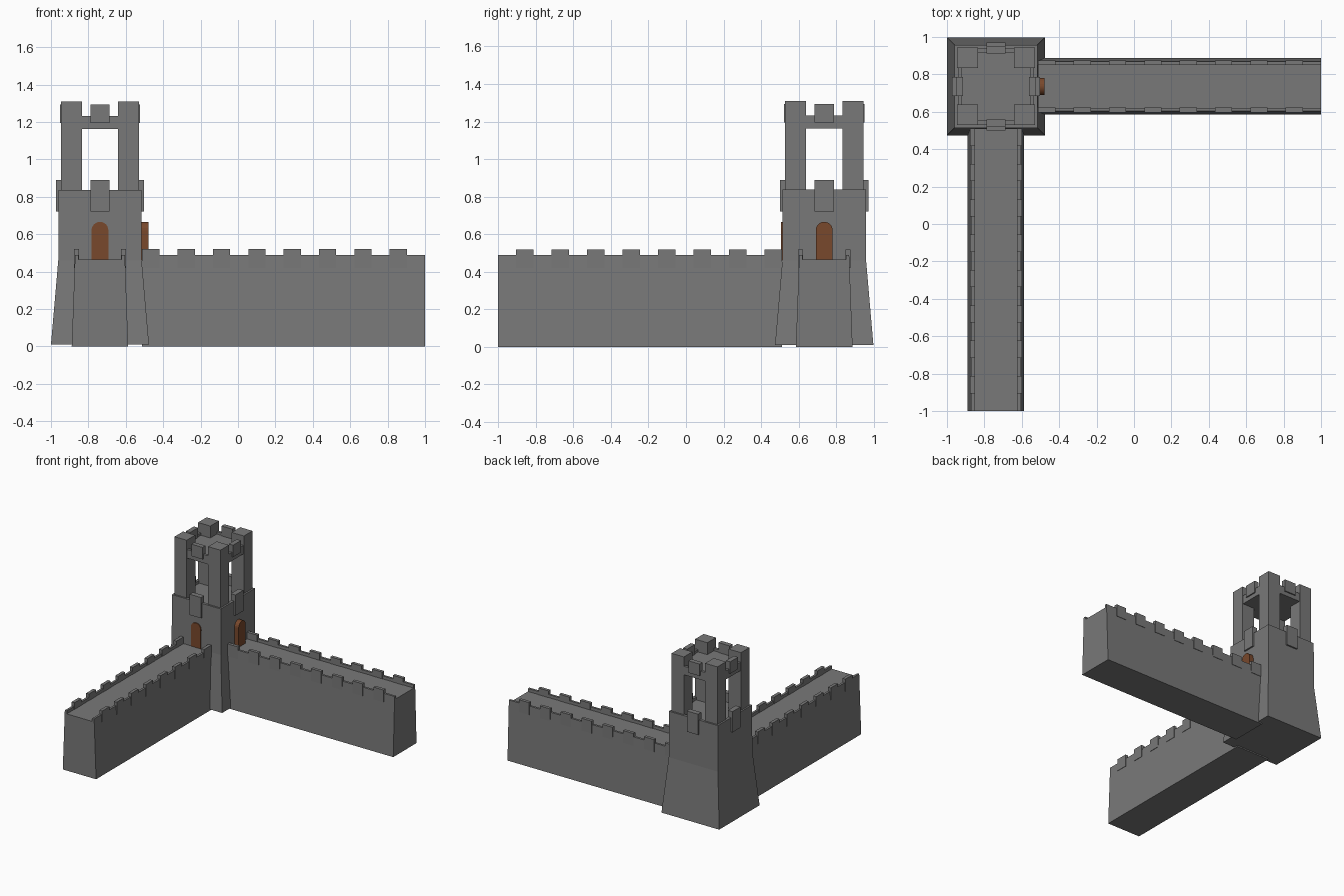
import bpy
from math import pi, cos, sin

if "Cube" in bpy.data.objects:
    bpy.data.objects.remove(bpy.data.objects["Cube"])

CENTRE = (-0.738, 0.736, 0)   # tower axis, origin of every part


def material(name, rgb):
    m = bpy.data.materials.new(name)
    m.diffuse_color = (*rgb, 1)
    m.use_nodes = True
    m.node_tree.nodes["Principled BSDF"].inputs["Base Color"].default_value = m.diffuse_color
    return m


stone = material("dark_stone", (0.19, 0.19, 0.19))
brown = material("door_brown", (0.19, 0.065, 0.025))


def add_mesh(name, verts, faces, turn=0.0, mat=stone):
    me = bpy.data.meshes.new(name)
    me.from_pydata(verts, [], faces)
    me.materials.append(mat)
    ob = bpy.data.objects.new(name, me)
    ob.location = CENTRE
    ob.rotation_euler.z = turn
    bpy.context.collection.objects.link(ob)
    return ob


def prism(name, profile, x0, x1, turn=0.0, mat=stone):
    """Extrude a counter-clockwise (y, z) profile along local x."""
    n = len(profile)
    verts = [(x, y, z) for x in (x0, x1) for y, z in profile]
    faces = [tuple(reversed(range(n))), tuple(range(n, 2 * n))]
    faces += [(i, (i + 1) % n, n + (i + 1) % n, n + i) for i in range(n)]
    return add_mesh(name, verts, faces, turn, mat)


def block(name, x0, x1, y0, y1, z0, z1, turn=0.0):
    return prism(name, [(y0, z0), (y1, z0), (y1, z1), (y0, z1)], x0, x1, turn)


def square_loft(name, rings):
    """Stack square rings given as (half width, z) and cap both ends."""
    verts = [(sx * h, sy * h, z) for h, z in rings
             for sx, sy in ((-1, -1), (1, -1), (1, 1), (-1, 1))]
    faces = [(3, 2, 1, 0)]
    for r in range(len(rings) - 1):
        a = 4 * r
        faces += [(a + i, a + (i + 1) % 4, a + 4 + (i + 1) % 4, a + 4 + i) for i in range(4)]
    e = 4 * (len(rings) - 1)
    faces.append((e, e + 1, e + 2, e + 3))
    return add_mesh(name, verts, faces)


# tower body with flared foot and sunken deck
square_loft("tower_body", [(0.262, 0.01), (0.223, 0.46), (0.222, 0.837), (0.197, 0.837), (0.197, 0.815)])

# roof slab with shallow rim
square_loft("tower_roof", [(0.204, 1.162), (0.204, 1.232), (0.182, 1.232), (0.182, 1.212)])

# corner piers and side merlons of the tower
for k in range(4):
    t = k * pi / 2
    block("corner_pier", 0.097, 0.208, 0.097, 0.208, 0.78, 1.31, t)
    block("deck_merlon", 0.193, 0.235, -0.051, 0.051, 0.72, 0.89, t)
    block("roof_merlon", 0.176, 0.214, -0.051, 0.051, 1.195, 1.293, t)

# two curtain walls with parapets, merlons and tower doors
wall = [(-0.151, 0), (0.151, 0), (0.133, 0.49), (0.115, 0.49), (0.115, 0.465),
        (-0.115, 0.465), (-0.115, 0.49), (-0.133, 0.49)]
arch = [(-0.045, 0.46), (0.045, 0.46)]
arch += [(0.045 * cos(pi * i / 12), 0.621 + 0.045 * sin(pi * i / 12)) for i in range(13)]

for turn, door_face in ((0, 0.26), (-pi / 2, 0.230)):
    prism("curtain_wall", wall, 0.226, 1.737, turn)
    prism("door", arch, 0.205, door_face, turn, brown)
    for k in range(8):
        x = 1.595 - 0.189 * k
        for s in (-1, 1):
            y0, y1 = sorted((s * 0.113, s * 0.139))
            block("wall_merlon", x - 0.046, x + 0.046, y0, y1, 0.42, 0.52, turn)
